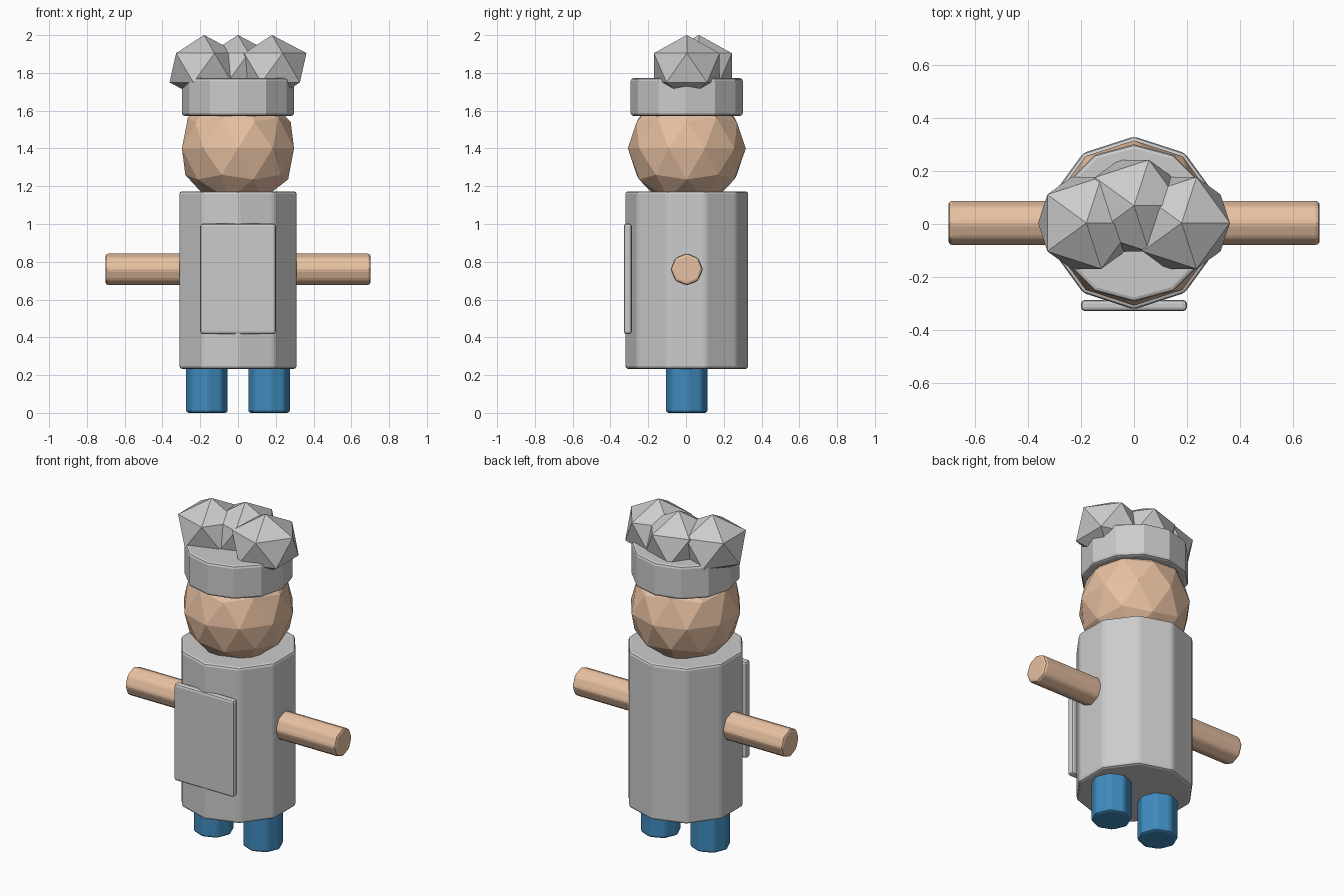
import bpy
from math import pi, radians

if "Cube" in bpy.data.objects:
    bpy.data.objects.remove(bpy.data.objects["Cube"])

Y0 = 0.004  # shared depth offset so the whole model is centred


def material(name, color):
    m = bpy.data.materials.new(name)
    m.diffuse_color = (*color, 1)
    m.use_nodes = True
    m.node_tree.nodes["Principled BSDF"].inputs["Base Color"].default_value = m.diffuse_color
    return m


skin = material("skin", (0.80, 0.53, 0.36))
blue = material("blue", (0.05, 0.26, 0.52))


def finish(name, mat=None, bevel=0, limit=30):
    ob = bpy.context.object
    ob.name = ob.data.name = name
    bpy.ops.object.transform_apply(location=False, rotation=True, scale=True)
    if mat:
        ob.data.materials.append(mat)
    if bevel:
        b = ob.modifiers.new("Bevel", 'BEVEL')
        b.width = bevel
        b.segments = 2
        b.limit_method = 'ANGLE'
        b.angle_limit = radians(limit)
    return ob


def cylinder(name, sides, r, depth, loc, rot=(0, 0, 0), **kw):
    bpy.ops.mesh.primitive_cylinder_add(vertices=sides, radius=r, depth=depth,
                                        location=loc, rotation=rot)
    return finish(name, **kw)


def ico(name, subdiv, r, loc, squash=1, mat=None):
    bpy.ops.mesh.primitive_ico_sphere_add(subdivisions=subdiv, radius=r, location=loc)
    bpy.context.object.scale.z = squash
    return finish(name, mat)


# Coat body: ten-sided column
cylinder("body", 10, 0.327, 0.94, (0, Y0, 0.703), bevel=0.015)

# Apron panel on the front
bpy.ops.mesh.primitive_cube_add(size=1, location=(0, -0.308, 0.71))
bpy.context.object.scale = (0.40, 0.042, 0.585)
finish("apron", bevel=0.014)

# Head and hat band
ico("head", 2, 0.312, (0, Y0, 1.40), mat=skin)
cylinder("hat_band", 12, 0.297, 0.20, (0, Y0, 1.672), bevel=0.015, limit=40)

# Legs and arms, one of each per side
for side, s in (("left", -1), ("right", 1)):
    cylinder(side + "_leg", 8, 0.113, 0.26, (s * 0.165, Y0, 0.13),
             mat=blue, bevel=0.015)
    cylinder(side + "_arm", 8, 0.086, 0.42, (s * 0.492, Y0, 0.76), (0, pi / 2, 0),
             mat=skin, bevel=0.015)

# Puffy hat top: three squashed icosahedra
for i, (x, y) in enumerate(((-0.18, 0), (0, 0.065), (0.18, 0))):
    ico(f"hat_puff_{i + 1}", 1, 0.204, (x, y + Y0, 1.827), squash=0.85)
